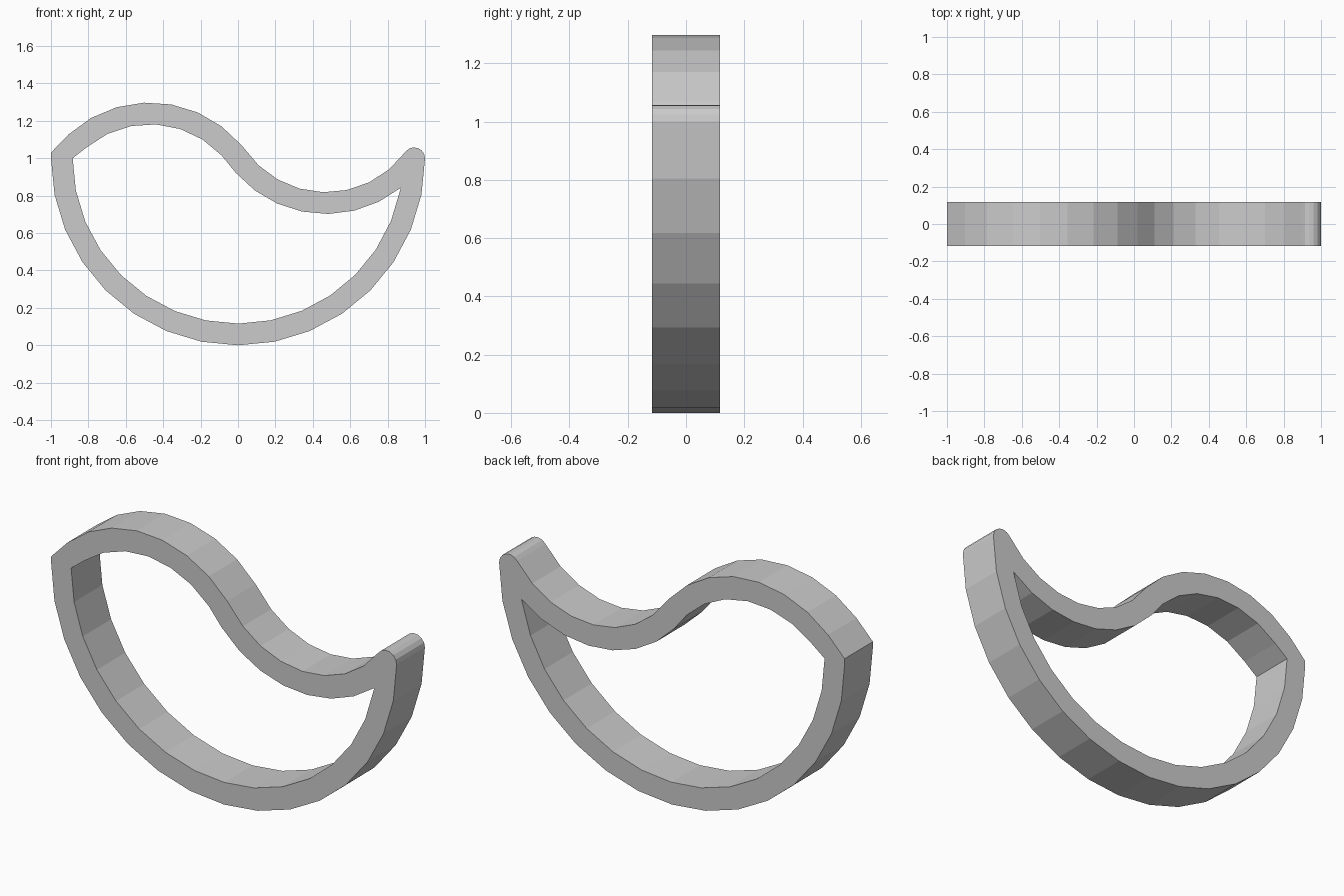
import bpy
import bmesh
from math import sin, cos, radians

cube = bpy.data.objects.get("Cube")
if cube:
    bpy.data.objects.remove(cube, do_unlink=True)

HALF_DEPTH = 0.117
HALF_WALL = 0.058
BOWL_RADIUS = 0.942      # centreline of the lower half circle
WAVE_RADIUS = 0.582      # centreline of the hill and valley arcs
HILL = (-0.471, 0.658)
VALLEY = (0.471, 1.342)


def arc(centre, radius, start, end, steps):
    """Points along a circular arc, angles in degrees from +x."""
    points = []
    for i in range(steps + 1):
        angle = radians(start + (end - start) * i / steps)
        points.append((centre[0] + radius * cos(angle),
                       centre[1] + radius * sin(angle)))
    return points


def make_material(name, color):
    material = bpy.data.materials.new(name)
    material.use_nodes = True
    material.diffuse_color = color
    shader = material.node_tree.nodes["Principled BSDF"]
    shader.inputs["Base Color"].default_value = color
    return material


# Outer outline: bowl, rounded tip, valley, hill, sharp left corner
outer = arc((0, 1), BOWL_RADIUS + HALF_WALL, 180, 360, 16)
outer += arc((BOWL_RADIUS, 1), HALF_WALL, 24, 144, 5)
outer += arc(VALLEY, WAVE_RADIUS - HALF_WALL, 310, 226.5, 6)
outer += arc(HILL, WAVE_RADIUS + HALF_WALL, 40, 132.6, 7)
outer.append((-1, 1.03))

# Inner outline: bowl, pointed tip, valley, hill
inner = arc((0, 1), BOWL_RADIUS - HALF_WALL, 180, 349, 15)
inner += arc(VALLEY, WAVE_RADIUS + HALF_WALL, 308.6, 221, 7)
inner += arc(HILL, WAVE_RADIUS - HALF_WALL, 43, 130, 6)


def make_band(name, outlines, half_depth, material):
    """Fill between closed outlines and extrude the result along y."""
    bm = bmesh.new()
    edges = []
    for outline in outlines:
        verts = [bm.verts.new((x, -half_depth, z)) for x, z in outline]
        for a, b in zip(verts, verts[1:] + verts[:1]):
            edges.append(bm.edges.new((a, b)))
    bmesh.ops.triangle_fill(bm, edges=edges, use_beauty=True, normal=(0, -1, 0))
    result = bmesh.ops.extrude_face_region(bm, geom=bm.faces[:], use_keep_orig=True)
    moved = [g for g in result["geom"] if isinstance(g, bmesh.types.BMVert)]
    bmesh.ops.translate(bm, verts=moved, vec=(0, 2 * half_depth, 0))
    bmesh.ops.recalc_face_normals(bm, faces=bm.faces[:])
    mesh = bpy.data.meshes.new(name)
    bm.to_mesh(mesh)
    bm.free()
    mesh.materials.append(material)
    band = bpy.data.objects.new(name, mesh)
    bpy.context.collection.objects.link(band)
    return band


# Single flat-shaded wall following the wavy crescent shape
make_band("cutter_wall", (outer, inner), HALF_DEPTH,
          make_material("light_grey", (0.6, 0.6, 0.6, 1)))
